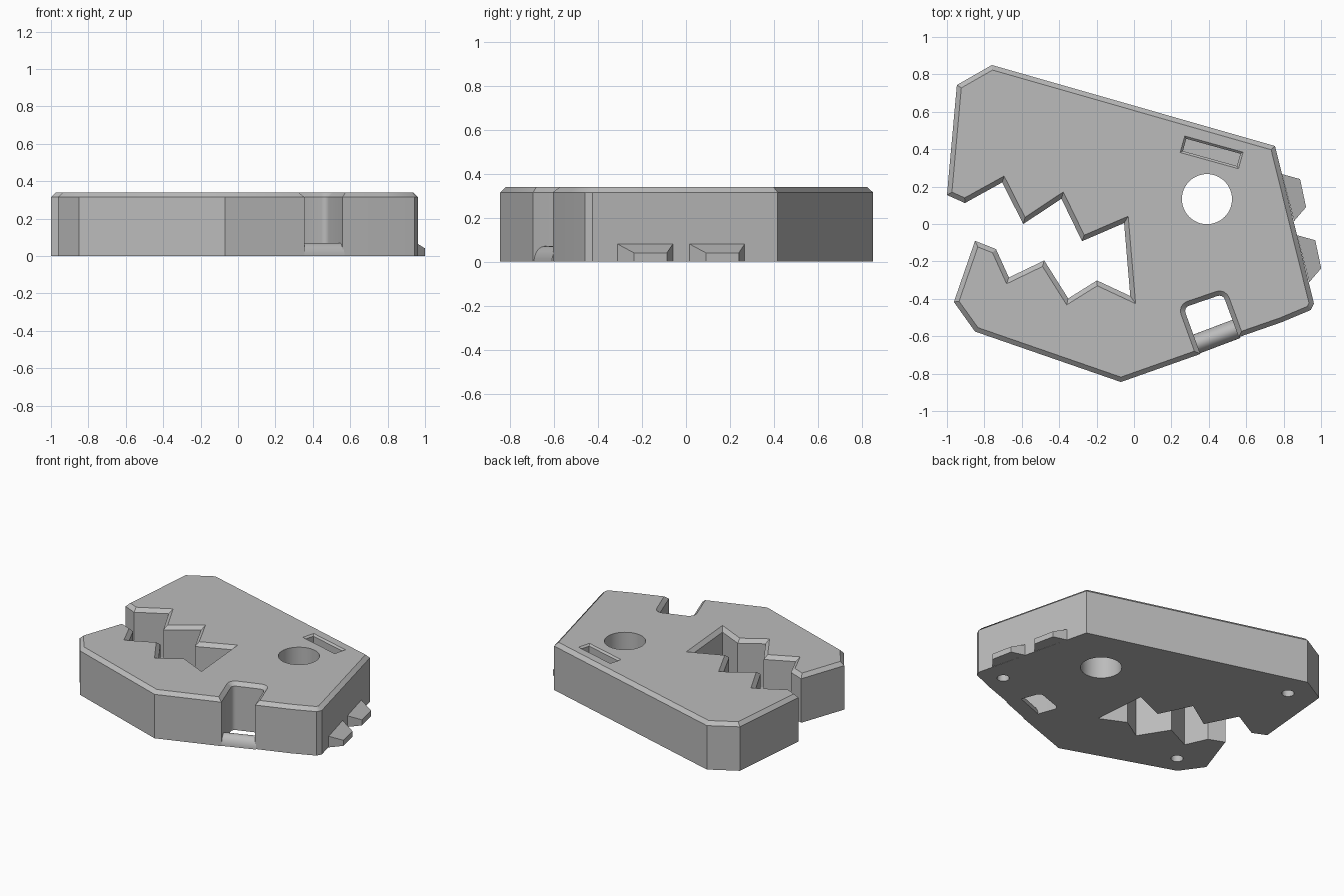
import bpy, bmesh, math
from mathutils import Vector

if "Cube" in bpy.data.objects:
    bpy.data.objects.remove(bpy.data.objects["Cube"], do_unlink=True)

HEIGHT = 0.34
CHAMFER = 0.025

grey = bpy.data.materials.new("plain grey")
grey.use_nodes = True
grey.diffuse_color = (0.5, 0.5, 0.5, 1)
grey.node_tree.nodes["Principled BSDF"].inputs["Base Color"].default_value = (0.5, 0.5, 0.5, 1)


def make_object(name, bm):
    bmesh.ops.recalc_face_normals(bm, faces=bm.faces)
    mesh = bpy.data.meshes.new(name)
    bm.to_mesh(mesh)
    bm.free()
    mesh.materials.append(grey)
    obj = bpy.data.objects.new(name, mesh)
    bpy.context.collection.objects.link(obj)
    return obj


def loft(name, rings):
    """Closed solid through rings of equal point count."""
    bm = bmesh.new()
    loops = [[bm.verts.new(p) for p in ring] for ring in rings]
    n = len(loops[0])
    for a, b in zip(loops, loops[1:]):
        for i in range(n):
            j = (i + 1) % n
            bm.faces.new((a[i], a[j], b[j], b[i]))
    bm.faces.new(loops[0])
    bm.faces.new(loops[-1])
    return make_object(name, bm)


def activate(obj):
    bpy.ops.object.select_all(action='DESELECT')
    obj.select_set(True)
    bpy.context.view_layer.objects.active = obj


def cut(target, cutter):
    mod = target.modifiers.new("cut", 'BOOLEAN')
    mod.operation = 'DIFFERENCE'
    mod.solver = 'EXACT'
    mod.object = cutter
    activate(target)
    bpy.ops.object.modifier_apply(modifier=mod.name)
    bpy.data.objects.remove(cutter, do_unlink=True)


def round_cutter(name, x, y, r, z0, z1, n):
    ring = [(x + r * math.cos(i * math.tau / n), y + r * math.sin(i * math.tau / n)) for i in range(n)]
    return loft(name, [[(*p, z) for p in ring] for z in (z0, z1)])


# Body outline: back and right edges, front notch, lower jaw, mouth, upper jaw
notch_corners = [(0.475, -0.375), (0.265, -0.447)]
outline = [(-0.76, 0.85), (0.754, 0.417), (0.962, -0.425), (0.945, -0.46), (0.79, -0.525),
           (0.56, -0.605), *notch_corners, (0.355, -0.695),
           (-0.07, -0.845), (-0.85, -0.575), (-0.963, -0.417),
           (-0.85, -0.09), (-0.738, -0.134), (-0.669, -0.286), (-0.48, -0.195),
           (-0.352, -0.398), (-0.198, -0.302), (-0.02, -0.385), (-0.053, 0.005),
           (-0.278, -0.092), (-0.388, 0.135), (-0.592, 0.0),
           (-0.705, 0.222), (-0.904, 0.112), (-1.0, 0.155), (-0.947, 0.743)]
bm = bmesh.new()
base = bm.faces.new([bm.verts.new((x, y, 0)) for x, y in outline])
ext = bmesh.ops.extrude_face_region(bm, geom=[base])
bmesh.ops.translate(bm, vec=(0, 0, HEIGHT), verts=[v for v in ext["geom"] if isinstance(v, bmesh.types.BMVert)])
bmesh.ops.recalc_face_normals(bm, faces=bm.faces)

# Rounded inner corners of the notch
corners = [e for e in bm.edges
           if abs(e.verts[0].co.z - e.verts[1].co.z) > 0.1
           and any((e.verts[0].co.xy - Vector(c)).length < 0.001 for c in notch_corners)]
bmesh.ops.bevel(bm, geom=corners, offset=0.03, segments=4, profile=0.5, affect='EDGES')

# Chamfer round the top rim
rim = [e for e in bm.edges if all(v.co.z > HEIGHT - 0.001 for v in e.verts)]
bmesh.ops.bevel(bm, geom=rim, offset=CHAMFER, segments=1, affect='EDGES')
body = make_object("body", bm)

# Eye hole through the body and blind sockets in the underside
cut(body, round_cutter("eye_cutter", 0.39, 0.133, 0.134, -0.1, HEIGHT + 0.1, 48))
for x, y in [(0.79, -0.381), (-0.754, 0.657), (-0.747, -0.455)]:
    cut(body, round_cutter("socket_cutter", x, y, 0.04, -0.05, 0.1, 24))

# Brow slot: chamfered pocket in the top
along = Vector((0.963, -0.267, 0))
across = Vector((0.267, 0.963, 0))


def slot_ring(inset, z):
    c = Vector((0.415, 0.383, z))
    return [c + along * (0.162 - inset) * sx + across * (0.046 - inset) * sy
            for sx, sy in [(-1, -1), (1, -1), (1, 1), (-1, 1)]]


cut(body, loft("slot_cutter", [slot_ring(0.012, HEIGHT - 0.1), slot_ring(0.012, HEIGHT - 0.012),
                               slot_ring(-0.008, HEIGHT + 0.008)]))

# Rounded bar across the foot of the notch
left, right = Vector((0.325, -0.645, 0)), Vector((0.55, -0.56, 0))
side = (right - left).normalized().cross(Vector((0, 0, 1)))
arc = [math.pi * i / 16 for i in range(17)]
bar = loft("notch_bar", [[end + side * 0.053 * math.cos(a) + Vector((0, 0, 0.07 * math.sin(a))) for a in arc]
                         for end in (left, right)])

# Two wedge clips on the right edge
for name, dx, dy in [("back_clip", 0, 0), ("front_clip", 0.081, -0.327)]:
    plan = [(0.791, 0.267), (0.888, 0.24), (0.92, 0.09), (0.856, 0.016)]
    tops = (0.08, 0.04, 0.04, 0.08)
    loft(name, [[(x + dx, y + dy, 0) for x, y in plan],
                [(x + dx, y + dy, z) for (x, y), z in zip(plan, tops)]])

for obj in (body, bar):
    activate(obj)
    bpy.ops.object.shade_smooth_by_angle(angle=math.radians(30))
